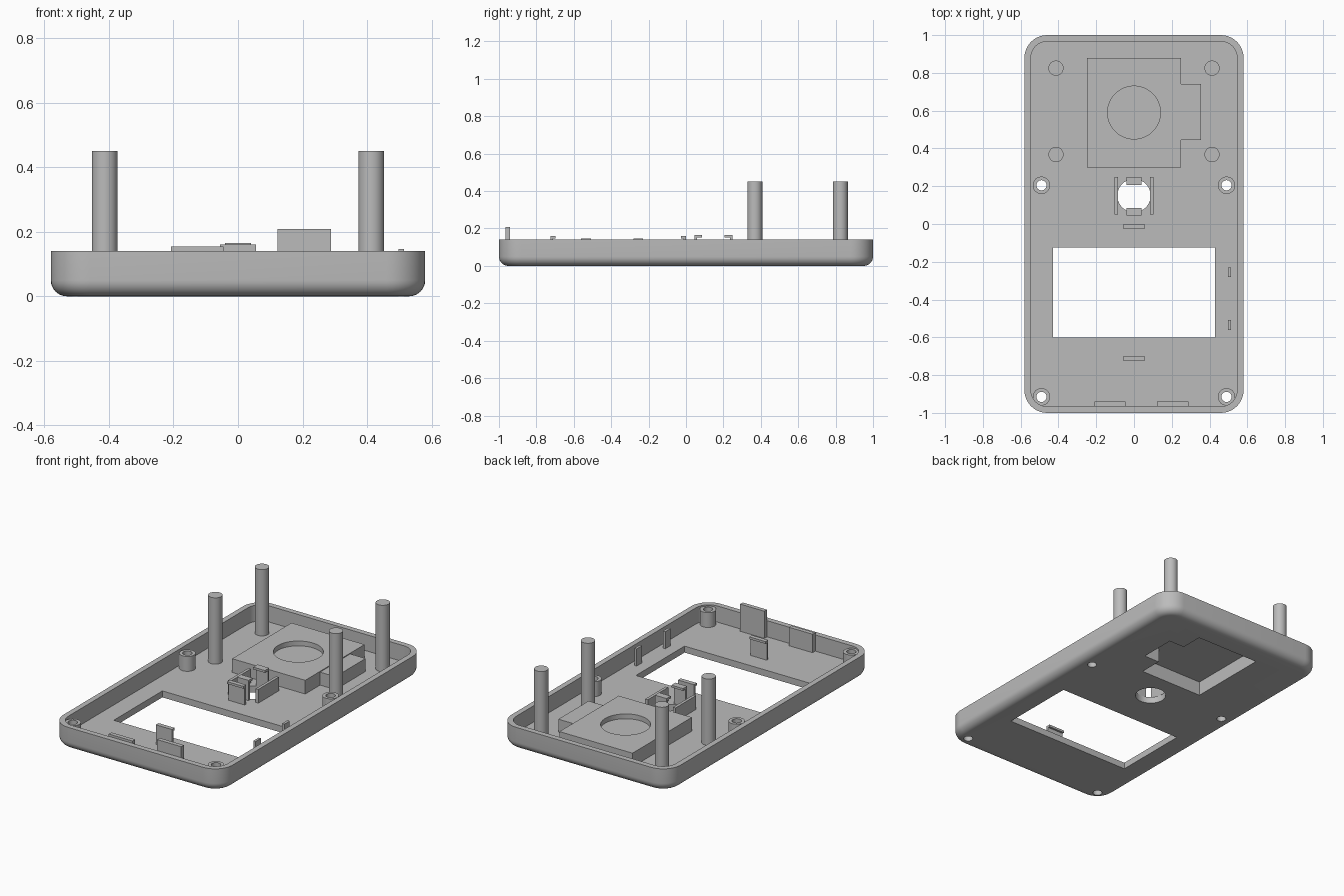
import bpy, bmesh, math
from math import pi

if "Cube" in bpy.data.objects:
    bpy.data.objects.remove(bpy.data.objects["Cube"], do_unlink=True)

grey = bpy.data.materials.new("plain grey")
grey.use_nodes = True
COLOUR = (0.5, 0.5, 0.5, 1)
grey.diffuse_color = COLOUR
grey.node_tree.nodes["Principled BSDF"].inputs["Base Color"].default_value = COLOUR

FLOOR, RIM = 0.04, 0.14


def finish(name, bm):
    bmesh.ops.recalc_face_normals(bm, faces=bm.faces)
    mesh = bpy.data.meshes.new(name)
    bm.to_mesh(mesh)
    bm.free()
    obj = bpy.data.objects.new(name, mesh)
    bpy.context.collection.objects.link(obj)
    mesh.materials.append(grey)
    return obj


def loft(name, rings):
    """Skin a list of point rings and cap both ends."""
    bm = bmesh.new()
    loops = [[bm.verts.new(p) for p in ring] for ring in rings]
    n = len(loops[0])
    for a, b in zip(loops, loops[1:]):
        for i in range(n):
            j = (i + 1) % n
            bm.faces.new((a[i], a[j], b[j], b[i]))
    bm.faces.new(loops[0])
    bm.faces.new(loops[-1])
    return finish(name, bm)


def box(name, x0, x1, y0, y1, z0, z1):
    ring = [(x0, y0), (x1, y0), (x1, y1), (x0, y1)]
    return loft(name, [[(x, y, z) for x, y in ring] for z in (z0, z1)])


def cyl(name, x, y, r, z0, z1, n=40):
    ring = [(x + r * math.cos(2 * pi * i / n), y + r * math.sin(2 * pi * i / n)) for i in range(n)]
    return loft(name, [[(px, py, z) for px, py in ring] for z in (z0, z1)])


def rounded(hx, hy, r, z, steps=10):
    pts = []
    for k, (sx, sy) in enumerate([(1, 1), (-1, 1), (-1, -1), (1, -1)]):
        for i in range(steps + 1):
            a = (k + i / steps) * pi / 2
            pts.append((sx * (hx - r) + r * math.cos(a), sy * (hy - r) + r * math.sin(a), z))
    return pts


def cut(obj, cutters):
    bpy.context.view_layer.objects.active = obj
    for c in cutters:
        mod = obj.modifiers.new("cut", "BOOLEAN")
        mod.operation, mod.solver, mod.object = "DIFFERENCE", "EXACT", c
        bpy.ops.object.modifier_apply(modifier=mod.name)


# Tray shell: rounded lower edge, straight wall, rim, inner wall, floor
FILLET = 0.05
rings = []
for i in range(9):
    a = i / 8 * pi / 2
    d = FILLET * (1 - math.sin(a))
    rings.append(rounded(0.58 - d, 1 - d, 0.12 - d, FILLET * (1 - math.cos(a))))
rings += [rounded(0.58, 1, 0.12, RIM), rounded(0.546, 0.966, 0.086, RIM),
          rounded(0.546, 0.966, 0.086, FLOOR)]
tray = loft("tray", rings)

# Raised housing with a side arm, hollow from below
housing = box("housing", -0.25, 0.25, 0.30, 0.88, FLOOR, 0.125)
arm = box("housing_arm", 0.25, 0.355, 0.445, 0.74, FLOOR, 0.12)
pockets = [box("pocket_cutter", -0.215, 0.215, 0.335, 0.845, -0.1, 0.088),
           box("arm_cutter", 0.2, 0.32, 0.48, 0.705, -0.1, 0.0875)]
dish = cyl("dish_cutter", 0, 0.59, 0.14, 0.095, 0.3, 64)

# Screw bosses and their through holes
BOSSES = [(x, y) for x in (-0.49, 0.49) for y in (0.205, -0.915)]
holes = [cyl("hole_cutter", x, y, 0.027, -0.1, 0.3, 24) for x, y in BOSSES]
for (x, y), hole in zip(BOSSES, holes):
    cut(cyl("screw_boss", x, y, 0.046, FLOOR, 0.132), [hole])

# Window and round button opening
window = box("window_cutter", -0.43, 0.43, -0.60, -0.125, -0.1, 0.2)
button = cyl("button_cutter", 0, 0.15, 0.088, -0.1, 0.2)
cut(tray, pockets + holes + [window, button])
cut(housing, pockets + [dish])
cut(arm, pockets[1:])
for c in pockets + holes + [dish, window, button]:
    bpy.data.objects.remove(c, do_unlink=True)

# Tall support posts
for x in (-0.413, 0.413):
    for y in (0.368, 0.825):
        cyl("support_post", x, y, 0.04, FLOOR, 0.45)


def hook(name, half, y, lip, top):
    """Upright with a lip that points along y by the signed length lip."""
    s = math.copysign(1, lip)
    profile = [(y, FLOOR), (y + s * 0.014, FLOOR), (y + s * 0.014, top - 0.014),
               (y + lip, top - 0.014), (y + lip, top), (y, top)]
    loft(name, [[(x, py, pz) for py, pz in profile] for x in (-half, half)])


# Button retainer hooks and guide plates
hook("button_hook_front", 0.04, 0.046, 0.04, 0.165)
hook("button_hook_back", 0.04, 0.248, -0.042, 0.165)
for x in (-0.095, 0.095):
    box("button_guide", x - 0.009, x + 0.009, 0.05, 0.25, FLOOR, 0.125)

# Screen clips above and below the window
hook("screen_clip_back", 0.055, 0.0, -0.027, 0.16)
hook("screen_clip_front", 0.055, -0.725, 0.027, 0.16)

# Small side tabs and front wall plates
for y in (-0.255, -0.535):
    box("side_tab", 0.498, 0.514, y - 0.026, y + 0.026, FLOOR, 0.146)
box("low_wall_plate", -0.208, -0.045, -0.966, -0.94, FLOOR, 0.154)
box("tall_wall_plate", 0.122, 0.288, -0.966, -0.94, FLOOR, 0.208)

# Smooth rounded surfaces, keep edges sharp
bpy.ops.object.select_all(action="DESELECT")
for obj in bpy.context.scene.objects:
    if obj.type == "MESH" and grey.name in obj.data.materials:
        obj.select_set(True)
        bpy.context.view_layer.objects.active = obj
bpy.ops.object.shade_smooth_by_angle(angle=math.radians(30))
